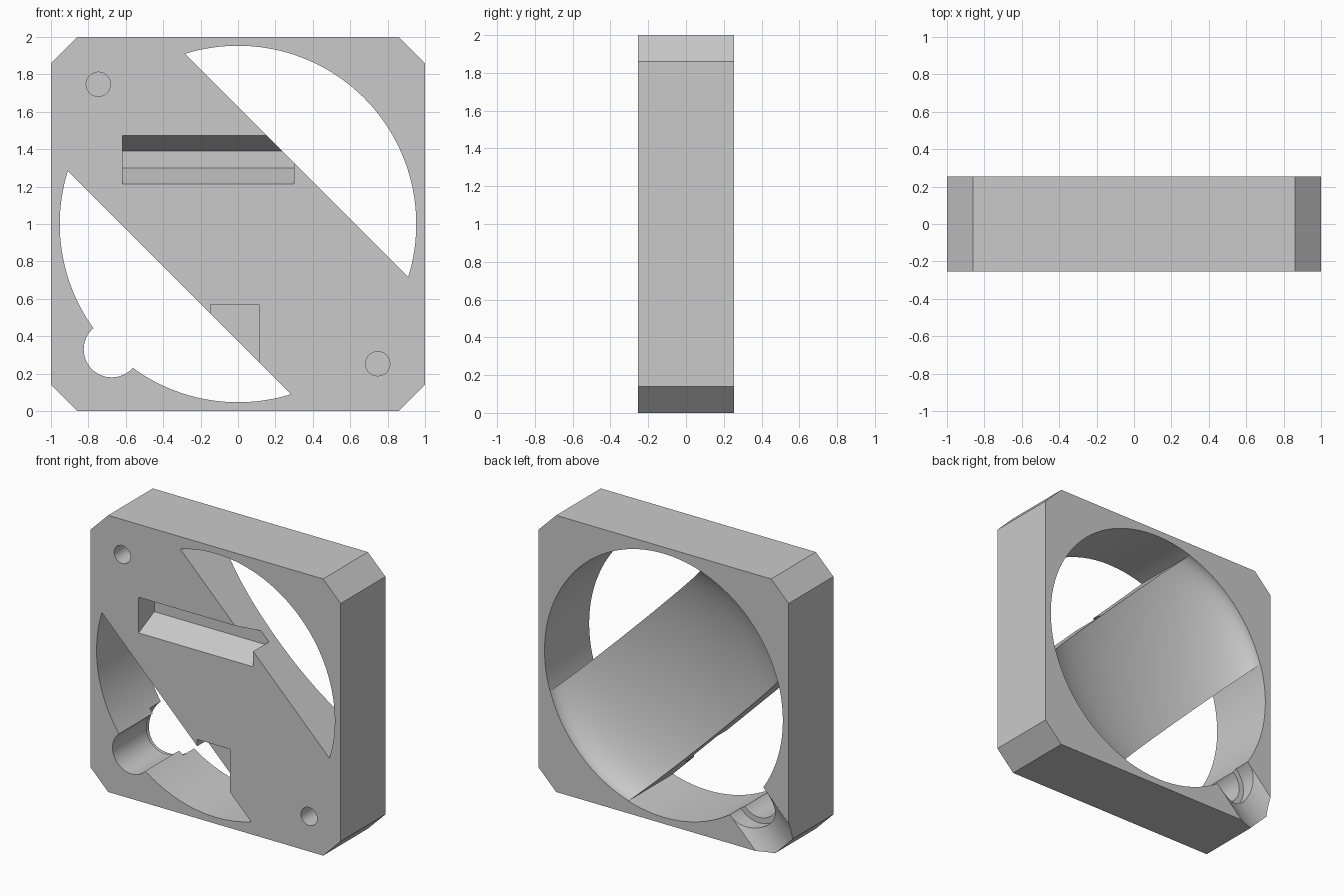
import bpy, bmesh, math
from mathutils import Matrix, Vector

cube = bpy.data.objects.get("Cube")
if cube:
    bpy.data.objects.remove(cube, do_unlink=True)

HALF = 0.255          # half depth of the housing
RING = 0.953          # radius of the main opening
BAND = 0.627          # band edge offset: |x + z - 1|

gray = bpy.data.materials.new("plain gray")
gray.use_nodes = True
color = (0.59, 0.59, 0.59, 1)
gray.diffuse_color = color
gray.node_tree.nodes["Principled BSDF"].inputs["Base Color"].default_value = color


def make_object(name, bm):
    bm.normal_update()
    bmesh.ops.recalc_face_normals(bm, faces=bm.faces)
    mesh = bpy.data.meshes.new(name)
    bm.to_mesh(mesh)
    bm.free()
    mesh.materials.append(gray)
    obj = bpy.data.objects.new(name, mesh)
    bpy.context.collection.objects.link(obj)
    return obj


def prism(name, points, start, end, axis="y"):
    """Extrude a flat outline along y (points are x, z) or x (points are y, z)."""
    bm = bmesh.new()
    if axis == "y":
        verts = [bm.verts.new((u, start, v)) for u, v in points]
        move = Vector((0, end - start, 0))
    else:
        verts = [bm.verts.new((start, u, v)) for u, v in points]
        move = Vector((end - start, 0, 0))
    face = bm.faces.new(verts)
    extruded = bmesh.ops.extrude_face_region(bm, geom=[face])["geom"]
    bmesh.ops.translate(bm, vec=move, verts=[g for g in extruded if isinstance(g, bmesh.types.BMVert)])
    return make_object(name, bm)


def arc(cx, cz, radius, a0, a1, steps):
    return [(cx + radius * math.cos(a0 + (a1 - a0) * i / steps),
             cz + radius * math.sin(a0 + (a1 - a0) * i / steps)) for i in range(steps + 1)]


def circle(cx, cz, radius, steps=48):
    return arc(cx, cz, radius, 0, math.tau, steps)[:-1]


def cut(target, cutter):
    mod = target.modifiers.new("cut", "BOOLEAN")
    mod.operation = "DIFFERENCE"
    mod.solver = "EXACT"
    mod.object = cutter
    cutter.hide_render = True
    bpy.ops.object.select_all(action="DESELECT")
    bpy.context.view_layer.objects.active = target
    target.select_set(True)
    bpy.ops.object.modifier_apply(modifier=mod.name)
    bpy.data.objects.remove(cutter, do_unlink=True)


# Square housing with chamfered corners
c = 0.86
outline = [(-c, 0), (c, 0), (1, 1 - c), (1, 1 + c), (c, 2), (-c, 2), (-1, 1 + c), (-1, 1 - c)]
housing = prism("fan_housing", outline, -HALF, HALF)

# Shallow dish hollowed into the back
bm = bmesh.new()
place = (Matrix.Translation((0, HALF + 0.003, 1)) @ Matrix.Diagonal((RING, 0.285, RING, 1))
         @ Matrix.Rotation(math.pi / 2, 4, "X"))
bmesh.ops.create_uvsphere(bm, u_segments=96, v_segments=48, radius=0.998, matrix=place)
cut(housing, make_object("dish_cutter", bm))

# Two openings on either side of the diagonal band
spread = math.acos(BAND / math.sqrt(2) / RING)
for middle in (math.pi / 4, math.pi * 5 / 4):
    points = arc(0, 1, RING, middle - spread, middle + spread, 56)
    cut(housing, prism("opening_cutter", points, -0.5, 0.6))

# Cable notch through the lower corner, with a counterbore behind
nx, nz = -0.675, 0.33
cut(housing, prism("notch_cutter", circle(nx, nz, 0.15), -0.5, 0.5))
cut(housing, prism("counterbore_cutter", circle(nx, nz, 0.19), 0.13, 0.5))

# Shallow rounded cable channel from the notch to the corner
radius, depth = 0.331, 0.06
channel = prism("channel_cutter", circle(HALF - depth + radius, 0, radius, 64), -0.6, 0, axis="x")
channel.data.transform(Matrix.Translation((nx, 0, nz)) @ Matrix.Rotation(-math.pi / 4, 4, "Y"))
cut(housing, channel)

# Bevelled slot in the front of the band
d = 0.18
slot = [(-HALF - 0.1, 1.165), (-HALF - 0.1, 1.525), (-HALF, 1.473), (-HALF + d, 1.39),
        (-HALF + d, 1.30), (-HALF, 1.215)]
cut(housing, prism("slot_cutter", slot, -0.617, 0.3, axis="x"))

# Shallow square pocket at the lower band edge
pocket = [(-0.148, 0.2), (0.113, 0.2), (0.113, 0.57), (-0.148, 0.57)]
cut(housing, prism("pocket_cutter", pocket, -0.5, -HALF + 0.11))

# Blind screw holes
for s in (-1, 1):
    cut(housing, prism("screw_hole_cutter", circle(0.747 * s, 1 - 0.747 * s, 0.065, 32), -0.5, 0.05))

# Smooth the curved walls and keep the edges sharp
bpy.ops.object.select_all(action="DESELECT")
housing.select_set(True)
bpy.context.view_layer.objects.active = housing
bpy.ops.object.shade_smooth_by_angle(angle=math.radians(30))
